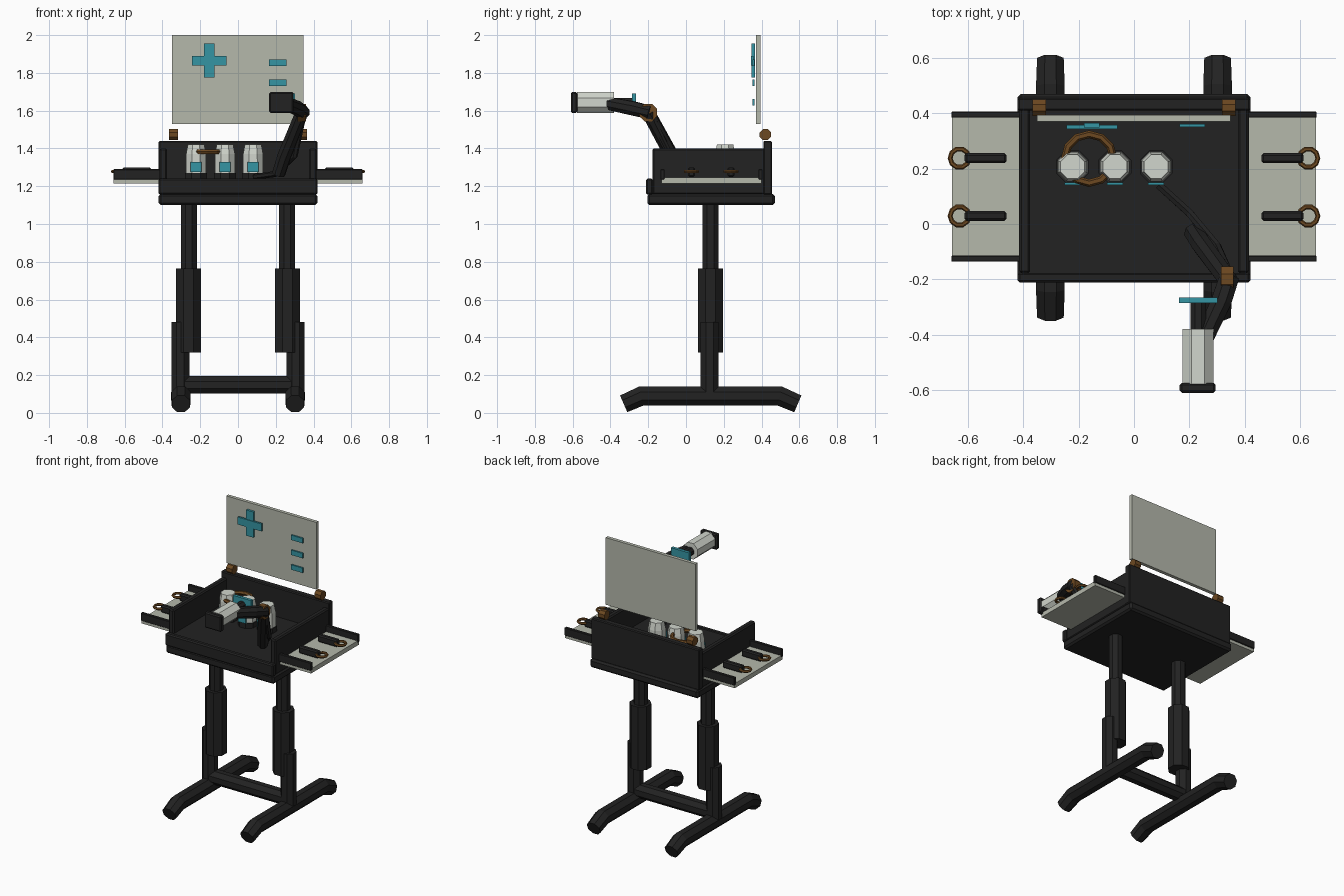
import bpy, bmesh, math
from mathutils import Vector, Matrix

if "Cube" in bpy.data.objects:
    bpy.data.objects.remove(bpy.data.objects["Cube"])


def material(name, rgb):
    m = bpy.data.materials.new(name)
    m.diffuse_color = (*rgb, 1)
    m.use_nodes = True
    m.node_tree.nodes["Principled BSDF"].inputs["Base Color"].default_value = m.diffuse_color
    return m


BLACK = material("charcoal", (0.016, 0.016, 0.016))
GREY = material("sage_grey", (0.46, 0.48, 0.41))
WHITE = material("pale_grey", (0.64, 0.67, 0.61))
TEAL = material("teal", (0.035, 0.30, 0.37))
BROWN = material("bronze", (0.15, 0.065, 0.015))


def finish(bm, name, mat):
    bmesh.ops.recalc_face_normals(bm, faces=bm.faces)
    me = bpy.data.meshes.new(name)
    bm.to_mesh(me)
    bm.free()
    me.materials.append(mat)
    ob = bpy.data.objects.new(name, me)
    bpy.context.collection.objects.link(ob)
    return ob


def box(name, mat, x, y, z, bevel=0.0):
    """Box from (min, max) ranges, with optional chamfer."""
    bm = bmesh.new()
    bmesh.ops.create_cube(bm, size=1)
    for v in bm.verts:
        v.co = [(a + b) / 2 + c * (b - a) for (a, b), c in zip((x, y, z), v.co)]
    if bevel:
        bmesh.ops.bevel(bm, geom=bm.edges[:], offset=bevel, segments=1, affect='EDGES')
    return finish(bm, name, mat)


def sweep(name, mat, points, radii, sides=8, up=(0, 0, 1)):
    """Capped tube along points, one radius per point, flats facing up."""
    pts = [Vector(p) for p in points]
    if not isinstance(radii, (list, tuple)):
        radii = [radii] * len(pts)
    bm = bmesh.new()
    rings = []
    for i, p in enumerate(pts):
        ahead = (pts[min(i + 1, len(pts) - 1)] - p).normalized()
        back = (p - pts[max(i - 1, 0)]).normalized()
        t = (ahead + back).normalized()
        side = t.cross(Vector(up))
        if side.length < 0.01:
            side = Vector((1, 0, 0))
        side.normalize()
        top = side.cross(t)
        ring = []
        for k in range(sides):
            a = 2 * math.pi * (k + 0.5) / sides
            ring.append(bm.verts.new(p + radii[i] * (side * math.cos(a) + top * math.sin(a))))
        rings.append(ring)
    for r, s in zip(rings, rings[1:]):
        for k in range(sides):
            j = (k + 1) % sides
            bm.faces.new((r[k], r[j], s[j], s[k]))
    bm.faces.new(rings[0])
    bm.faces.new(rings[-1])
    return finish(bm, name, mat)


def ring(name, mat, centre, major, minor, n=12, m=6):
    """Horizontal torus."""
    bm = bmesh.new()
    loops = []
    for i in range(n):
        a = 2 * math.pi * i / n
        loops.append([])
        for j in range(m):
            b = 2 * math.pi * j / m
            r = major + minor * math.cos(b)
            loops[-1].append(bm.verts.new(
                Vector(centre) + Vector((r * math.cos(a), r * math.sin(a), minor * math.sin(b)))))
    for i in range(n):
        p, q = loops[i], loops[(i + 1) % n]
        for j in range(m):
            bm.faces.new((p[j], q[j], q[(j + 1) % m], p[(j + 1) % m]))
    return finish(bm, name, mat)


def span(s, a, b):
    return tuple(sorted((s * a, s * b)))


# Open-fronted work box
box("base_slab", BLACK, (-0.42, 0.42), (-0.205, 0.47), (1.10, 1.16), 0.012)
box("box_floor", BLACK, (-0.40, 0.40), (-0.185, 0.44), (1.15, 1.235))
box("front_lip", BLACK, (-0.42, 0.42), (-0.212, -0.175), (1.155, 1.24), 0.008)
box("back_wall", BLACK, (-0.42, 0.42), (0.41, 0.455), (1.155, 1.44), 0.006)

for s, label in ((-1, "left"), (1, "right")):
    box(label + "_wall", BLACK, span(s, 0.375, 0.415), (-0.178, 0.44), (1.155, 1.40), 0.008)

    # Slide-out tray with rails and two ring-ended tools
    box(label + "_tray", GREY, span(s, 0.40, 0.658), (-0.13, 0.40), (1.215, 1.247))
    for y in (-0.125, 0.395):
        box(label + "_tray_rail", BLACK, span(s, 0.40, 0.66), (y - 0.011, y + 0.011), (1.235, 1.29), 0.003)
    for y in (0.029, 0.238):
        box(label + "_tool_handle", BLACK, span(s, 0.46, 0.612), (y - 0.018, y + 0.018), (1.25, 1.30), 0.008)
        ring(label + "_tool_ring", BROWN, (s * 0.63, y, 1.278), 0.034, 0.009, 10)

    # Telescopic leg and angled foot
    sweep(label + "_leg_top", BLACK, [(s * 0.26, 0.13, 0.7), (s * 0.26, 0.13, 1.12)], 0.046)
    sweep(label + "_leg_middle", BLACK, [(s * 0.262, 0.13, 0.32), (s * 0.262, 0.13, 0.765)], 0.071)
    sweep(label + "_leg_bottom", BLACK, [(s * 0.305, 0.125, 0.09), (s * 0.305, 0.125, 0.48)], 0.052)
    sweep(label + "_foot", BLACK,
          [(s * 0.302, y, z) for y, z in ((-0.33, 0.048), (-0.235, 0.09), (0.495, 0.09), (0.592, 0.048))],
          [0.052, 0.056, 0.056, 0.052])

    # Panel hinge
    sweep(label + "_hinge", BROWN, [(s * 0.318, 0.42, 1.473), (s * 0.366, 0.42, 1.473)], 0.032)

sweep("crossbar", BLACK, [(-0.3, 0.125, 0.148), (0.3, 0.125, 0.148)], 0.05)

# Upright panel with cross and dashes
box("display_panel", GREY, (-0.35, 0.348), (0.37, 0.394), (1.53, 2.0))
box("cross_upright", TEAL, (-0.18, -0.125), (0.348, 0.364), (1.775, 1.955))
box("cross_bar", TEAL, (-0.243, -0.06), (0.344, 0.358), (1.838, 1.89))
for z in (1.645, 1.748, 1.853):
    box("panel_dash", TEAL, (0.165, 0.256), (0.351, 0.362), (z - 0.017, z + 0.017))

# Three labelled jars
for x in (-0.222, -0.069, 0.08):
    sweep("jar_base", BLACK, [(x, 0.207, 1.23), (x, 0.207, 1.27)], 0.064)
    sweep("jar", WHITE, [(x, 0.207, z) for z in (1.265, 1.37, 1.42)], [0.058, 0.057, 0.047])
    box("jar_label", TEAL, (x - 0.029, x + 0.029), (0.14, 0.15), (1.274, 1.328))
ring("jar_hoop", BROWN, (-0.162, 0.236, 1.383), 0.088, 0.014, 12)

# Jointed arm and its cable
sweep("arm_cable", BLACK, [(0.09, 0.14, 1.25), (0.2, 0.04, 1.265), (0.30, -0.08, 1.36), (0.345, -0.18, 1.57)], 0.016, 6)
sweep("lower_arm", BLACK, [(0.215, -0.03, 1.265), (0.245, -0.075, 1.36), (0.338, -0.2, 1.59)], [0.036, 0.038, 0.036])
sweep("elbow_joint", BROWN, [(0.314, -0.2, 1.59), (0.36, -0.2, 1.59)], 0.05)
sweep("upper_arm", BLACK, [(0.345, -0.19, 1.59), (0.315, -0.28, 1.612), (0.25, -0.42, 1.64)], [0.038, 0.04, 0.036])

# Arm head
sweep("head_neck", BLACK, [(0.232, -0.28, 1.64), (0.232, -0.39, 1.64)], 0.03)
box("head_plate", TEAL, (0.163, 0.302), (-0.286, -0.265), (1.60, 1.69))
sweep("head_body", WHITE, [(0.231, -0.38, 1.643), (0.231, -0.578, 1.643)], 0.06)
box("head_cap", BLACK, (0.165, 0.295), (-0.61, -0.574), (1.588, 1.698), 0.008)
